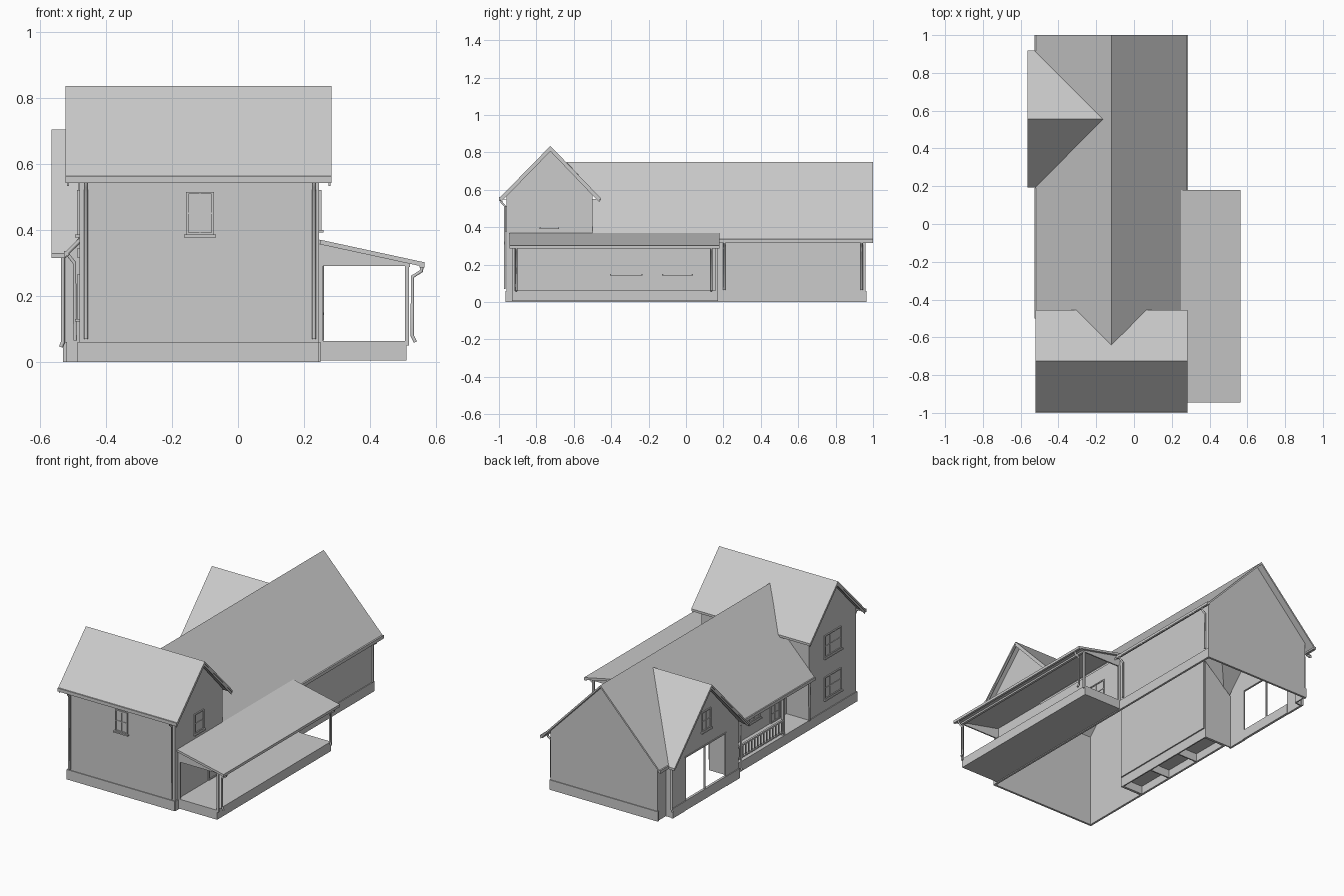
import bpy, bmesh
from mathutils import Vector

cube = bpy.data.objects.get("Cube")
if cube:
    bpy.data.objects.remove(cube, do_unlink=True)

# One plain grey for the whole house
grey = bpy.data.materials.new("plain_grey")
grey.use_nodes = True
grey.diffuse_color = (0.6, 0.6, 0.6, 1)
bsdf = grey.node_tree.nodes["Principled BSDF"]
bsdf.inputs["Base Color"].default_value = (0.6, 0.6, 0.6, 1)
bsdf.inputs["Roughness"].default_value = 0.8


def add(name, data):
    data.materials.append(grey)
    ob = bpy.data.objects.new(name, data)
    bpy.context.collection.objects.link(ob)
    return ob


def prism(name, pts, vec):
    """Flat outline pushed along vec to give a thin slab."""
    bm = bmesh.new()
    face = bm.faces.new([bm.verts.new(p) for p in pts])
    ext = bmesh.ops.extrude_face_region(bm, geom=[face], use_keep_orig=True)
    moved = [v for v in ext["geom"] if isinstance(v, bmesh.types.BMVert)]
    bmesh.ops.translate(bm, verts=moved, vec=Vector(vec))
    bmesh.ops.recalc_face_normals(bm, faces=bm.faces)
    me = bpy.data.meshes.new(name)
    bm.to_mesh(me)
    bm.free()
    return add(name, me)


def box(name, x, y, z):
    pts = [(x[0], y[0], z[0]), (x[1], y[0], z[0]), (x[1], y[1], z[0]), (x[0], y[1], z[0])]
    return prism(name, pts, (0, 0, z[1] - z[0]))


def wall(name, axis, at, outline, t):
    """Thin wall at a fixed x or y, outline in (across, height)."""
    if axis == "x":
        return prism(name, [(at, u, z) for u, z in outline], (t, 0, 0))
    return prism(name, [(u, at, z) for u, z in outline], (0, t, 0))


def rect(u0, u1, z0, z1):
    return [(u0, z0), (u1, z0), (u1, z1), (u0, z1)]


def roof(name, pts):
    return prism(name, pts, (0, 0, -0.014))


def pipe(name, pts, r=0.006):
    cu = bpy.data.curves.new(name, "CURVE")
    cu.dimensions = "3D"
    cu.bevel_depth = r
    cu.bevel_resolution = 1
    cu.use_fill_caps = True
    sp = cu.splines.new("POLY")
    sp.points.add(len(pts) - 1)
    for p, co in zip(sp.points, pts):
        p.co = (*co, 1)
    return add(name, cu)


def opening(name, axis, at, side, u, z, bars=1, rails=1, sill=True):
    """Window or door: pane, frame, bars and sill on the outer wall face."""
    f = 0.007

    def bit(part, us, zs, depth):
        d = sorted((at, at + side * depth))
        if axis == "x":
            box(name + part, d, us, zs)
        else:
            box(name + part, us, d, zs)

    bit("_pane", u, z, 0.002)
    for k in (0, 1):
        bit("_jamb", (u[k] - f * k, u[k] + f * (1 - k)), z, 0.007)
        bit("_rail", u, (z[k] - f * k, z[k] + f * (1 - k)), 0.007)
    for i in range(bars):
        c = u[0] + (u[1] - u[0]) * (i + 1) / (bars + 1)
        bit("_bar", (c - 0.002, c + 0.002), z, 0.005)
    for i in range(rails):
        c = z[0] + (z[1] - z[0]) * (i + 1) / (rails + 1)
        bit("_crossbar", u, (c - 0.002, c + 0.002), 0.005)
    if sill:
        bit("_sill", (u[0] - f, u[1] + f), (z[0] - 0.008, z[0]), 0.014)


# Main dimensions
L, R, MID = -0.48, 0.245, -0.12
FRONT, REAR, BACK = -0.96, -0.5, 0.96
BASE, IN = 0.06, 0.008
RECESS = -0.33          # side veranda wall
BAY = -0.525            # cross gable wall
HIGH, LOW = 0.55, 0.33  # eave heights

# Front block
wall("front_wall", "y", FRONT, rect(L, R, 0, 0.58), IN)
gable = rect(FRONT, REAR, 0, 0.575) + [(-0.725, 0.815)]
gable = gable[:3] + [gable[4], gable[3]]
wall("front_block_left_gable", "x", R, gable, -IN)
wall("front_block_right_gable", "x", L, gable, IN)
for s in (-1, 1):
    edge = MID + s * 0.362
    wall("front_block_rear_wall", "y", REAR, [(edge, 0.37), (MID + s * 0.19, HIGH), (edge, HIGH)], -IN)
    roof("front_block_roof", [(-0.522, -0.725, 0.835), (0.283, -0.725, 0.835),
                              (0.283, -0.727 + s * 0.272, HIGH + 0.005),
                              (-0.522, -0.727 + s * 0.272, HIGH + 0.005)])
    # Gable verge boards
    for x in (-0.518, 0.274):
        prism("verge_board", [(x, -0.725, 0.826), (x, -0.727 + s * 0.265, HIGH),
                              (x, -0.727 + s * 0.265, HIGH - 0.018), (x, -0.725, 0.806)], (0.006, 0, 0))
box("front_gutter", (-0.522, 0.283), (-1.0, -0.985), (0.545, 0.562))
box("front_soffit", (L, R), (-0.99, FRONT), (0.548, 0.552))

# Main range
wall("left_wall", "x", R, rect(REAR, BACK, 0, 0.36), -IN)
wall("back_gable", "y", BACK, [(L, 0), (R, 0), (R, 0.36), (MID, 0.735), (L, 0.36)], -IN)
wall("right_back_wall", "x", L, rect(0.88, BACK, 0, 0.36), IN)
ridge = [(MID, -0.64, 0.75), (MID, 1, 0.75)]
roof("main_roof_left", ridge + [(0.285, 1, LOW), (0.285, REAR, LOW), (0.07, REAR, HIGH), (0.07, -0.455, HIGH)])
roof("main_roof_right", ridge + [(BAY, 1, LOW), (BAY, 0.915, LOW), (-0.165, 0.555, 0.703), (BAY, 0.19, LOW),
                                 (BAY, REAR, LOW), (-0.31, REAR, HIGH), (-0.31, -0.455, HIGH)])
box("left_gutter", (0.272, 0.287), (0.18, 1), (0.322, 0.338))
for y0, y1 in ((REAR, 0.19), (0.915, 1)):
    box("right_gutter", (-0.527, -0.512), (y0, y1), (0.32, 0.336))

# Cross gable bay with a tall glazed opening left clear
for y0, y1 in ((0.24, 0.36), (0.76, 0.88)):
    wall("bay_pier", "x", BAY, rect(y0, y1, 0, 0.33), IN)
wall("bay_gable", "x", BAY, [(0.24, 0.33), (0.88, 0.33), (0.88, 0.35), (0.555, 0.685), (0.24, 0.35)], IN)
box("bay_threshold", (BAY - 0.003, BAY + 0.012), (0.36, 0.76), (0, BASE))
for y in (0.36, 0.56, 0.752):
    box("bay_mullion", (BAY, BAY + 0.008), (y, y + 0.008), (BASE, LOW))
box("bay_lintel", (BAY - 0.004, BAY + 0.008), (0.36, 0.76), (0.322, LOW))
opening("bay_window", "x", BAY, -1, (0.515, 0.6), (0.42, 0.54))
wall("bay_front_side", "y", 0.24, [(BAY, 0), (RECESS, 0), (RECESS, 0.5), (BAY, LOW)], IN)
wall("bay_back_side", "y", 0.88, rect(BAY, L, 0, 0.34), -IN)
for s in (-1, 1):
    y = 0.555 + s * 0.363
    roof("bay_roof", [(-0.565, 0.555, 0.703), (-0.165, 0.555, 0.703), (-0.522, y, 0.328), (-0.565, y, 0.328)])
    prism("bay_verge_board", [(-0.562, 0.555, 0.692), (-0.562, y, 0.318),
                              (-0.562, y - s * 0.015, 0.318), (-0.562, 0.555, 0.675)], (0.006, 0, 0))

# Recessed veranda on the right side
wall("veranda_wall", "x", RECESS, rect(REAR, 0.24, BASE, 0.52), IN)
wall("veranda_end_wall", "y", REAR, [(L, 0), (RECESS, 0), (RECESS, 0.52), (L, 0.37)], -IN)
box("veranda_deck", (L, RECESS), (REAR, 0.24), (0.05, BASE))
box("veranda_front_base", (L - 0.005, L + 0.008), (REAR, 0.24), (0, BASE))
box("veranda_inner_base", (RECESS - 0.008, RECESS), (REAR, 0.24), (0, BASE))
for i in range(4):
    y = REAR + i * 0.244
    box("veranda_joist_wall", (L, RECESS), (y, y + 0.008), (0, BASE))
box("veranda_beam", (L - 0.005, L + 0.012), (REAR, 0.24), (0.315, 0.345))
box("veranda_post", (L, L + 0.015), (-0.27, -0.255), (BASE, LOW))
box("railing_top", (L, L + 0.012), (-0.26, 0.24), (0.145, 0.155))
box("railing_bottom", (L, L + 0.012), (-0.26, 0.24), (0.075, 0.083))
for i in range(17):
    y = -0.25 + i * 0.029
    box("baluster", (L + 0.003, L + 0.009), (y, y + 0.006), (0.08, 0.15))
opening("veranda_door", "x", RECESS, -1, (-0.43, -0.34), (BASE, 0.27), 1, 3, False)
for y in (-0.24, 0.02):
    opening("veranda_window", "x", RECESS, -1, (y, y + 0.11), (0.14, 0.26))

# Plinth
P = 0.005
box("front_plinth", (L - P, R), (FRONT - P, FRONT + IN), (0, BASE))
box("back_plinth", (L - P, R + P), (BACK - IN, BACK + P), (0, BASE))
box("left_plinth", (R - IN, R + P), (FRONT, BACK), (0, BASE))
box("front_block_plinth", (L - P, L + IN), (FRONT, REAR), (0, BASE))
for y0, y1 in ((0.235, 0.36), (0.76, 0.885)):
    box("bay_plinth", (BAY - P, BAY + IN), (y0, y1), (0, BASE))

# Open porch on the left side
box("porch_deck", (R, 0.51), (-0.93, 0.17), (0.005, 0.063))
porch_edge = [(0.248, 0.37), (0.562, 0.302)]
roof("porch_roof", [(x, y, z) for (x, z), ys in zip(porch_edge, ((-0.945, 0.18), (0.18, -0.945))) for y in ys])
box("porch_beam", (0.505, 0.52), (-0.93, 0.165), (0.287, 0.303))
box("porch_gutter", (0.55, 0.564), (-0.945, 0.18), (0.286, 0.302))
for y in (-0.93, 0.157):
    wall("porch_end_panel", "y", y, [(R, 0.29), (0.52, 0.29), (0.52, 0.3), (R, 0.358)], 0.008)
    box("porch_post", (0.506, 0.518), (y, y + 0.012), (0.05, 0.295))
    box("porch_wall_post", (R, 0.257), (y, y + 0.012), (BASE, 0.295))

# Windows and doors
opening("front_window", "y", FRONT, -1, (-0.157, -0.073), (0.385, 0.515))
opening("left_gable_window", "x", R, 1, (-0.775, -0.685), (0.4, 0.52))
opening("porch_door", "x", R, 1, (-0.64, -0.545), (0.065, 0.27), 0, 0, False)
opening("porch_window_wide", "x", R, 1, (-0.4, -0.24), (0.15, 0.265), 2)
opening("porch_window", "x", R, 1, (-0.12, 0.03), (0.15, 0.265))
for z in (0.13, 0.385):
    opening("right_block_window", "x", L, -1, (-0.81, -0.65), (z, z + 0.135), 2)

# Downpipes
for x in (-0.46, 0.23):
    pipe("front_downpipe", [(x, -0.99, 0.55), (x, -0.985, 0.53), (x, -0.969, 0.515), (x, -0.969, 0.07)])
for y in (0.205, 0.94):
    pipe("left_downpipe", [(0.278, y, 0.325), (0.276, y, 0.31), (0.255, y, 0.295), (0.255, y, 0.065)])
for y in (-0.907, 0.135):
    pipe("porch_downpipe", [(0.557, y, 0.29), (0.555, y, 0.275), (0.528, y, 0.258), (0.527, y, 0.08), (0.537, y, 0.06)])
for y in (0.225, 0.895):
    pipe("bay_downpipe", [(-0.53, y, 0.32), (-0.53, y, 0.06), (-0.536, y, 0.045)])
pipe("veranda_downpipe", [(-0.515, -0.49, 0.325), (-0.495, -0.49, 0.3), (-0.493, -0.49, 0.065)])
